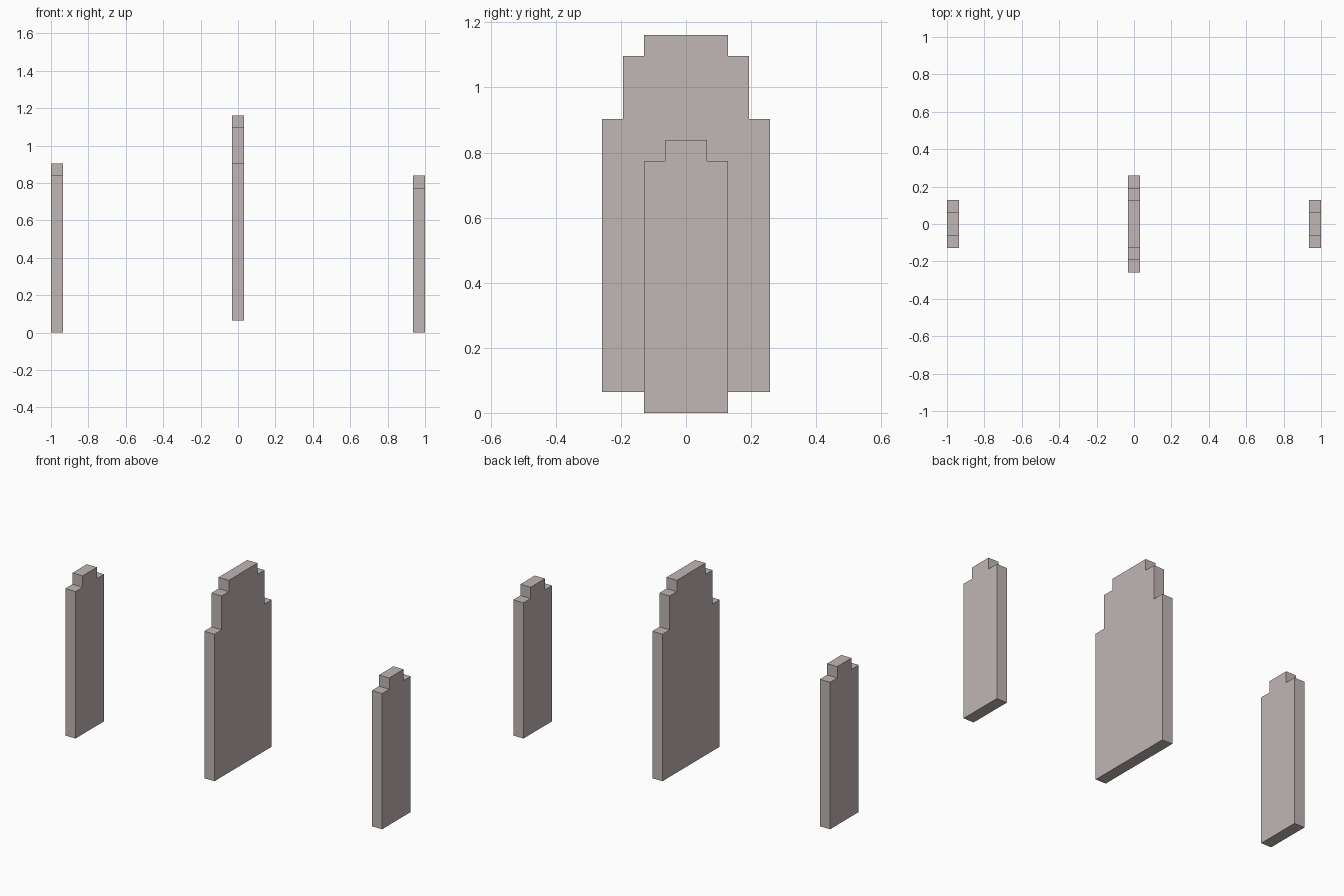
import bpy, bmesh

if "Cube" in bpy.data.objects:
    bpy.data.objects.remove(bpy.data.objects["Cube"])

U = 2 / 31  # block unit: the whole model is 31 units long

stone = bpy.data.materials.new("pale_warm_grey")
stone.diffuse_color = (0.527, 0.473, 0.462, 1)
stone.use_nodes = True
stone.node_tree.nodes["Principled BSDF"].inputs["Base Color"].default_value = stone.diffuse_color


def stepped_slab(name, x, base, steps):
    """Upright slab, one unit thick; steps = (half width, top height) from outside in, in units."""
    # right half of the stepped outline, then mirrored across y = 0
    half = []
    z = base
    for w, top in steps:
        half += [(w, z), (w, top)]
        z = top
    outline = half + [(-y, z) for y, z in reversed(half)]

    bm = bmesh.new()
    face = bm.faces.new([bm.verts.new(((x - 0.5) * U, y * U, z * U)) for y, z in outline])
    ext = bmesh.ops.extrude_face_region(bm, geom=[face], use_keep_orig=True)
    bmesh.ops.translate(bm, vec=(U, 0, 0),
                        verts=[v for v in ext["geom"] if isinstance(v, bmesh.types.BMVert)])
    bmesh.ops.recalc_face_normals(bm, faces=bm.faces)
    mesh = bpy.data.meshes.new(name)
    bm.to_mesh(mesh)
    bm.free()
    mesh.materials.append(stone)
    obj = bpy.data.objects.new(name, mesh)
    bpy.context.collection.objects.link(obj)


# three free-standing slabs, the middle one raised by one unit
stepped_slab("left_slab", -15, 0, [(2, 13), (1, 14)])
stepped_slab("middle_slab", 0, 1, [(4, 14), (3, 17), (2, 18)])
stepped_slab("right_slab", 15, 0, [(2, 12), (1, 13)])
